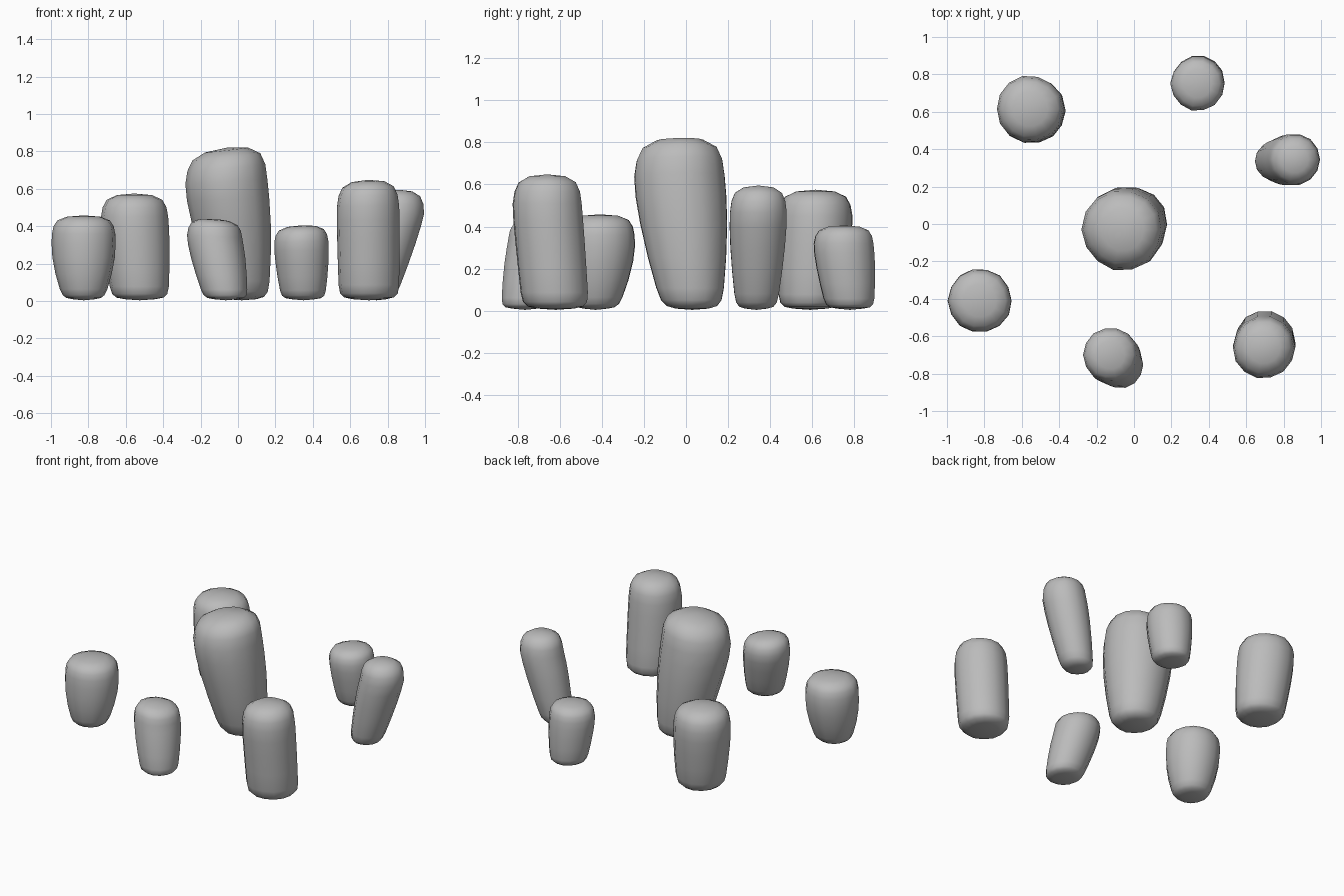
import bpy
import bmesh
import math
import random
from mathutils import Vector

if "Cube" in bpy.data.objects:
    bpy.data.objects.remove(bpy.data.objects["Cube"], do_unlink=True)

# Single plain grey
grey = bpy.data.materials.new("stone_grey")
grey.use_nodes = True
colour = (0.5, 0.5, 0.5, 1)
grey.diffuse_color = colour
grey.node_tree.nodes["Principled BSDF"].inputs["Base Color"].default_value = colour

SIDES = 14
# Rounded ends and straight flank: (height fraction, radius fraction)
PROFILE = [(0, 0.55), (0.015, 0.83), (0.05, 0.96), (0.12, 1), (0.3, 1), (0.5, 1),
           (0.66, 1), (0.78, 0.99), (0.87, 0.94), (0.94, 0.82), (0.985, 0.52)]


def standing_stone(name, foot, foot_r, head, head_r, height, shoulder=0.75, tilt=(0, 0), seed=0):
    """Loft a leaning boulder from a foot circle to a wider head circle."""
    rng = random.Random(seed)
    foot, head = Vector(foot), Vector(head)
    wobble = [rng.uniform(0.98, 1.015) for _ in range(SIDES)]
    bm = bmesh.new()
    base = 0.01

    def place(t, k, angle, bump):
        s = min(t / shoulder, 1)
        centre = foot.lerp(head, s)
        r = (foot_r + (head_r - foot_r) * math.sin(s * math.pi / 2)) * k * bump
        off = Vector((math.cos(angle), math.sin(angle))) * r
        lift = off.dot(Vector(tilt)) * max(0, (t - 0.5) * 2)
        p = centre + off
        return bm.verts.new((p.x, p.y, base + t * (height - base) + lift))

    rings = [[place(t, k, math.tau * i / SIDES, wobble[i]) for i in range(SIDES)]
             for t, k in PROFILE]
    for low, high in zip(rings, rings[1:]):
        for i in range(SIDES):
            j = (i + 1) % SIDES
            bm.faces.new((low[i], low[j], high[j], high[i]))
    # Close both ends with shallow fans
    bottom = place(0, 0, 0, 1)
    bottom.co.z = 0.004
    top = place(1, 0, 0, 1)
    for i in range(SIDES):
        j = (i + 1) % SIDES
        bm.faces.new((rings[0][j], rings[0][i], bottom))
        bm.faces.new((rings[-1][i], rings[-1][j], top))
    for f in bm.faces:
        f.smooth = True
    mesh = bpy.data.meshes.new(name)
    bm.to_mesh(mesh)
    bm.free()
    mesh.materials.append(grey)
    obj = bpy.data.objects.new(name, mesh)
    bpy.context.collection.objects.link(obj)


# Tall stone in the middle
standing_stone("centre_stone", (0.02, 0.03), 0.145, (-0.06, -0.03), 0.222, 0.82,
               tilt=(0.12, 0.02), seed=1)

# Ring of smaller stones around it
standing_stone("back_right_stone", (-0.525, 0.59), 0.15, (-0.555, 0.615), 0.181, 0.575, seed=2)
standing_stone("back_stone", (0.35, 0.78), 0.115, (0.34, 0.75), 0.146, 0.405,
               tilt=(0.04, 0), seed=3)
standing_stone("left_stone", (0.74, 0.335), 0.10, (0.86, 0.345), 0.141, 0.595,
               shoulder=0.8, seed=4)
standing_stone("front_left_stone", (0.70, -0.62), 0.16, (0.695, -0.66), 0.168, 0.648,
               tilt=(0.03, 0), seed=5)
standing_stone("front_stone", (-0.065, -0.765), 0.115, (-0.125, -0.70), 0.148, 0.44,
               tilt=(-0.08, 0), seed=6)
standing_stone("right_stone", (-0.825, -0.43), 0.11, (-0.825, -0.41), 0.172, 0.458,
               shoulder=0.65, seed=7)
